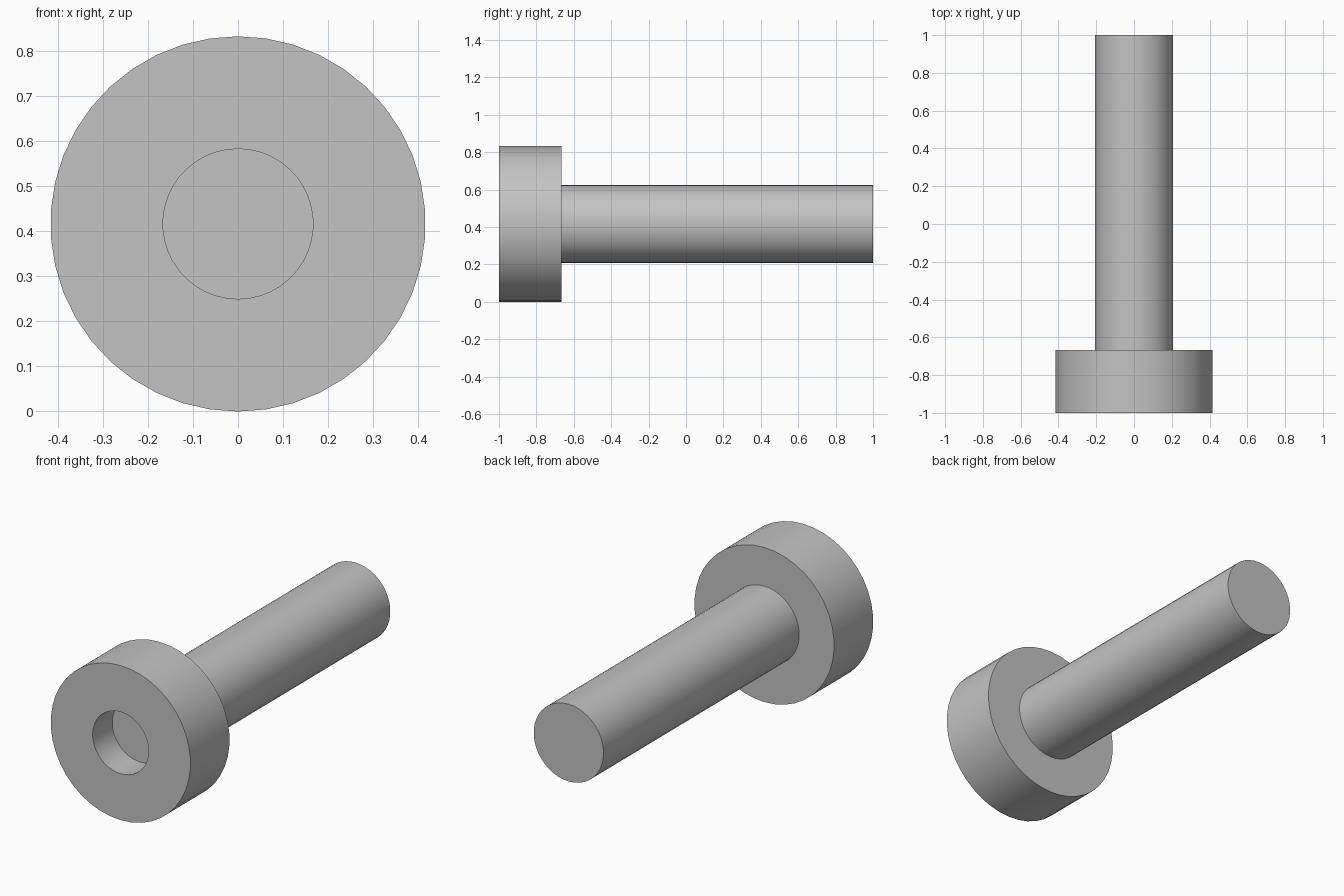
import bpy, bmesh
from math import sin, cos, pi, radians

cube = bpy.data.objects.get("Cube")
if cube:
    bpy.data.objects.remove(cube, do_unlink=True)

SIDES = 42
HEAD_R, SHANK_R, SOCKET_R = 0.4167, 0.2083, 0.1667
FRONT, SOCKET_FLOOR, HEAD_BACK, TIP = -1.0, -0.8333, -0.6667, 1.0

steel = bpy.data.materials.new("grey steel")
steel.use_nodes = True
colour = (0.55, 0.55, 0.55, 1)
steel.diffuse_color = colour
steel.node_tree.nodes["Principled BSDF"].inputs["Base Color"].default_value = colour


def turned_part(name, profile):
    """Turn a (radius, y) profile round the long axis and cap both ends."""
    bm = bmesh.new()
    angles = [2 * pi * i / SIDES for i in range(SIDES)]
    rings = [[bm.verts.new((r * sin(a), y, r * cos(a))) for a in angles]
             for r, y in profile]
    for inner, outer in zip(rings, rings[1:]):
        for i in range(SIDES):
            j = (i + 1) % SIDES
            bm.faces.new((inner[i], inner[j], outer[j], outer[i]))
    bm.faces.new(rings[0])
    bm.faces.new(rings[-1])
    bmesh.ops.recalc_face_normals(bm, faces=bm.faces)
    mesh = bpy.data.meshes.new(name)
    bm.to_mesh(mesh)
    bm.free()
    mesh.materials.append(steel)
    part = bpy.data.objects.new(name, mesh)
    part.location.z = HEAD_R
    bpy.context.collection.objects.link(part)
    bpy.ops.object.select_all(action='DESELECT')
    part.select_set(True)
    bpy.context.view_layer.objects.active = part
    bpy.ops.object.shade_smooth_by_angle(angle=radians(30))
    return part


# Cylindrical head with a blind round socket in its front
turned_part("bolt_head", [(SOCKET_R, SOCKET_FLOOR), (SOCKET_R, FRONT),
                          (HEAD_R, FRONT), (HEAD_R, HEAD_BACK)])

# Plain shank running back from the head
turned_part("bolt_shank", [(SHANK_R, HEAD_BACK), (SHANK_R, TIP)])
